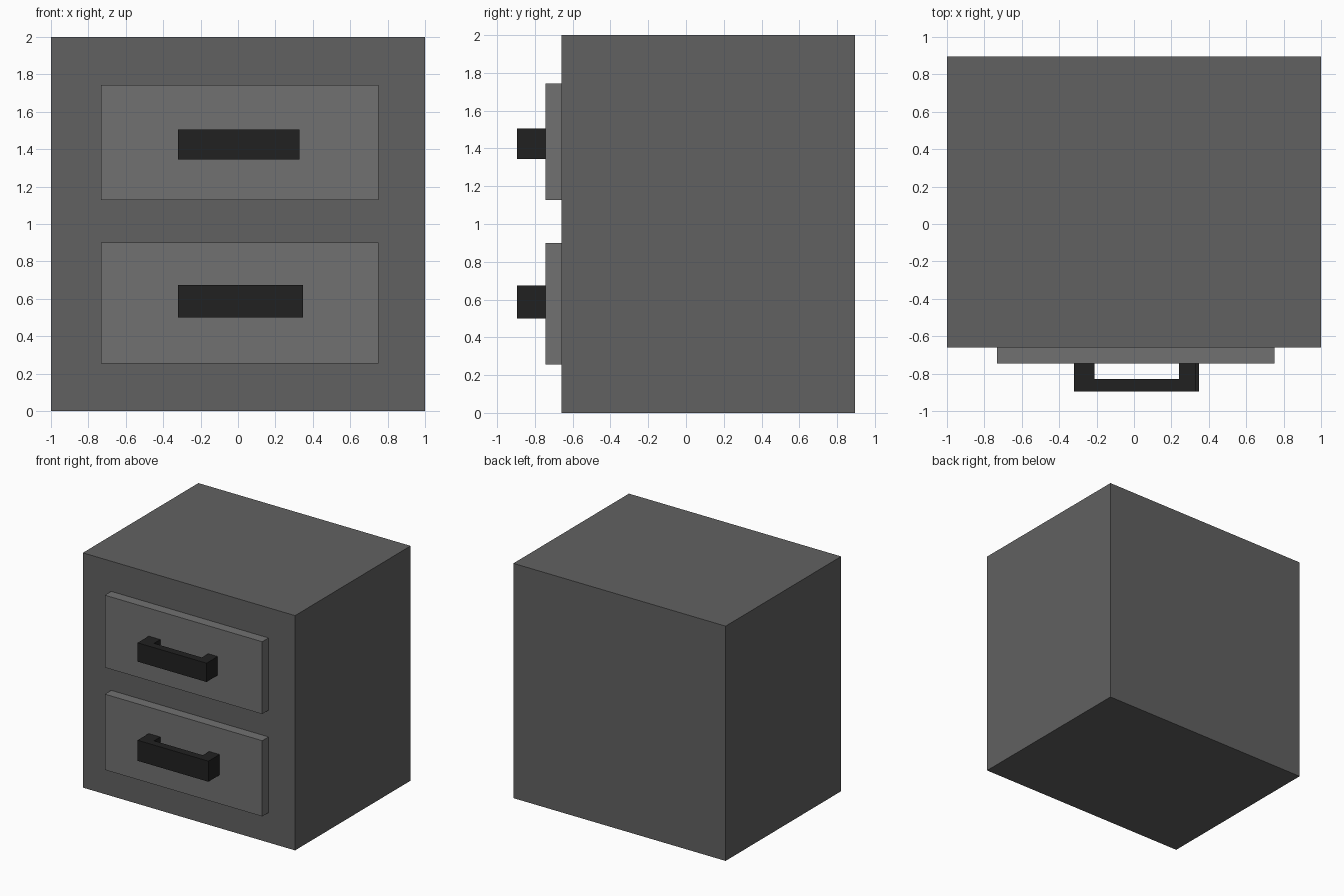
import bpy
import bmesh

if "Cube" in bpy.data.objects:
    bpy.data.objects.remove(bpy.data.objects["Cube"])


def material(name, value):
    mat = bpy.data.materials.new(name)
    mat.diffuse_color = (value, value, value, 1)
    mat.use_nodes = True
    mat.node_tree.nodes["Principled BSDF"].inputs["Base Color"].default_value = mat.diffuse_color
    return mat


def prism(name, outline, z0, z1, mat):
    """Extrude a flat xy outline from z0 up to z1."""
    bm = bmesh.new()
    face = bm.faces.new([bm.verts.new((x, y, z0)) for x, y in outline])
    top = bmesh.ops.extrude_face_region(bm, geom=[face])["geom"]
    verts = [g for g in top if isinstance(g, bmesh.types.BMVert)]
    bmesh.ops.translate(bm, verts=verts, vec=(0, 0, z1 - z0))
    bmesh.ops.recalc_face_normals(bm, faces=bm.faces)
    mesh = bpy.data.meshes.new(name)
    bm.to_mesh(mesh)
    bm.free()
    mesh.materials.append(mat)
    obj = bpy.data.objects.new(name, mesh)
    bpy.context.collection.objects.link(obj)
    return obj


def rect(x0, x1, y0, y1):
    return [(x0, y0), (x1, y0), (x1, y1), (x0, y1)]


def handle_outline(x0, x1, in0, in1):
    """U-shaped pull: two legs joined by a front bar."""
    front, bar, back = -0.895, -0.83, -0.745
    return [(x0, back), (x0, front), (x1, front), (x1, back),
            (in1, back), (in1, bar), (in0, bar), (in0, back)]


body_mat = material("dark_grey", 0.12)
drawer_mat = material("mid_grey", 0.165)
handle_mat = material("near_black", 0.015)

# Cabinet box
prism("cabinet_body", rect(-1, 1, -0.66, 0.895), 0, 2, body_mat)

# Drawer fronts with their pulls: drawer z range, handle z range, handle x edges
drawers = {
    "upper": ((1.127, 1.743), (1.345, 1.505), (-0.32, 0.33, -0.21, 0.24)),
    "lower": ((0.255, 0.90), (0.50, 0.675), (-0.32, 0.348, -0.21, 0.25)),
}
for level, (drawer_z, handle_z, handle_x) in drawers.items():
    prism(level + "_drawer_front", rect(-0.733, 0.75, -0.745, -0.66),
          *drawer_z, drawer_mat)
    prism(level + "_drawer_handle", handle_outline(*handle_x),
          *handle_z, handle_mat)
